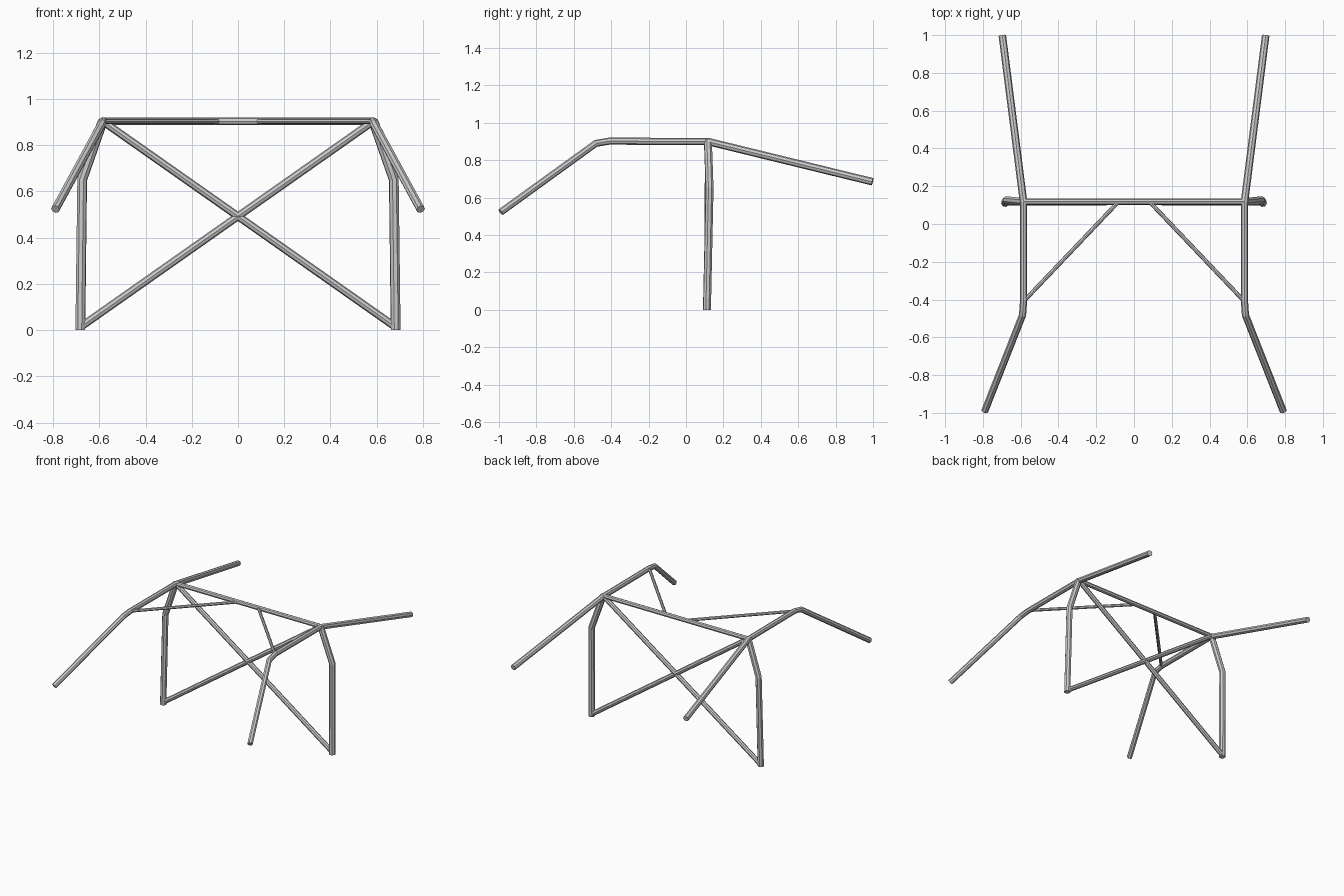
import bpy

if "Cube" in bpy.data.objects:
    bpy.data.objects.remove(bpy.data.objects["Cube"])


def tube(name, points, radius):
    """Eight-sided capped tube along a polyline."""
    curve = bpy.data.curves.new(name, 'CURVE')
    curve.dimensions = '3D'
    curve.bevel_depth = radius
    curve.bevel_resolution = 2
    curve.use_fill_caps = True
    spline = curve.splines.new('POLY')
    spline.points.add(len(points) - 1)
    for p, co in zip(spline.points, points):
        p.co = (*co, 1)
    spline.use_smooth = False
    obj = bpy.data.objects.new(name, curve)
    bpy.context.collection.objects.link(obj)
    bpy.ops.object.select_all(action='DESELECT')
    obj.select_set(True)
    bpy.context.view_layer.objects.active = obj
    bpy.ops.object.convert(target='MESH')
    bpy.ops.object.shade_flat()


for side, s in (("left", -1), ("right", 1)):
    # main hoop upright, leaning in above the bend
    tube(f"hoop_leg_{side}", [(s*.682, .112, 0), (s*.674, .126, .65),
                              (s*.585, .117, .905)], .022)
    # roof rail running down into the windscreen pillar
    tube(f"roof_rail_{side}", [(s*.585, .125, .9), (s*.585, -.41, .902),
                               (s*.59, -.482, .89), (s*.79, -.99, .523)], .019)
    # rear stay
    tube(f"rear_stay_{side}", [(s*.585, .117, .9), (s*.697, .997, .685)], .02)
    # diagonal of the X brace behind the seats
    tube(f"cross_brace_{side}", [(s*.58, .118, .9), (-s*.675, .115, .018)], .017)
    # thin roof diagonal
    tube(f"roof_diagonal_{side}", [(s*.08, .12, .903), (s*.58, -.405, .903)], .011)

# top bar of the hoop
tube("hoop_top_bar", [(-.585, .118, .903), (.585, .118, .903)], .016)
